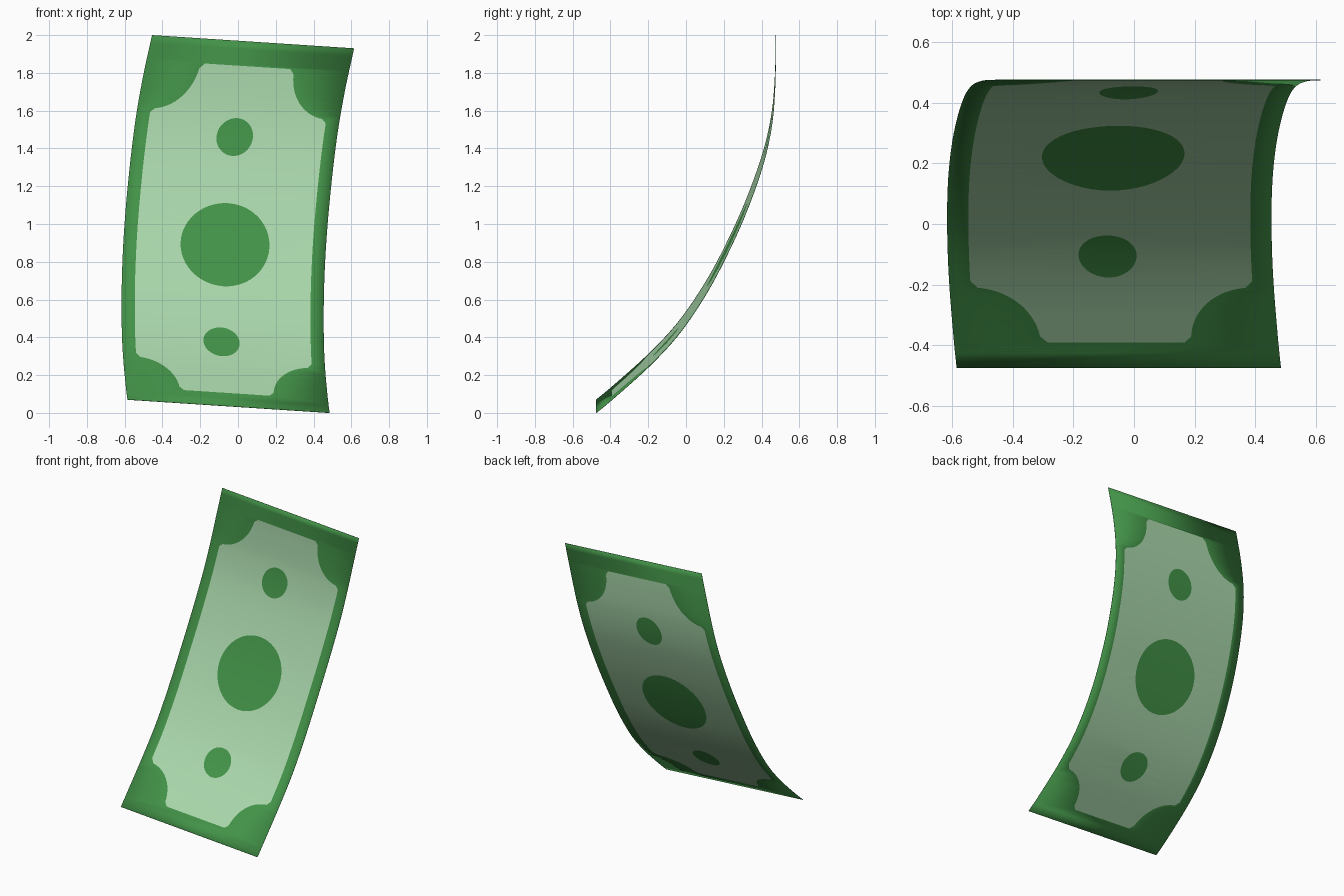
import bpy, math
from mathutils import Vector
from mathutils.geometry import delaunay_2d_cdt

if "Cube" in bpy.data.objects:
    bpy.data.objects.remove(bpy.data.objects["Cube"])

WIDTH, DROP = 1.07, 0.07          # sheet width, and how far the right edge hangs lower
Z0, Z1 = 0.07, 2.0

# Left edge of the sheet: height, x, y
EDGE = [(0.07, -.585, -.475), (0.14, -.594, -.39), (0.32, -.610, -.19), (0.485, -.616, -.038),
        (0.70, -.615, .108), (0.92, -.606, .225), (1.145, -.589, .325), (1.395, -.563, .412),
        (1.595, -.536, .455), (1.80, -.499, .472), (2.0, -.455, .475)]


def slope(i, k):
    a, b = EDGE[max(i - 1, 0)], EDGE[min(i + 1, len(EDGE) - 1)]
    return (b[k] - a[k]) / (b[0] - a[0])


def edge_at(v, k):
    """Smooth value of the left edge at height v (k = 1 for x, 2 for y)."""
    i = 0
    while i < len(EDGE) - 2 and v > EDGE[i + 1][0]:
        i += 1
    a, b = EDGE[i], EDGE[i + 1]
    h = b[0] - a[0]
    t = (v - a[0]) / h
    return ((2*t**3 - 3*t**2 + 1) * a[k] + (t**3 - 2*t**2 + t) * h * slope(i, k)
            + (3*t**2 - 2*t**3) * b[k] + (t**3 - t**2) * h * slope(i + 1, k))


def bend(s, v):
    return (edge_at(v, 1) + s, edge_at(v, 2), v - DROP * s / WIDTH)


def ellipse(cs, cv, rs, rv, n=48):
    return [(cs + rs * math.cos(2 * math.pi * i / n), cv + rv * math.sin(2 * math.pi * i / n))
            for i in range(n)]


def panel(s0, s1, v0, v1, rs, r_low, r_high, n=14):
    """Rectangle with a round bite at each corner and slightly clipped tips."""
    pts = []
    for cs, cv, ds, dv, start in ((s0, v0, 1, 1, 1), (s1, v0, -1, 1, 0),
                                  (s1, v1, -1, -1, 1), (s0, v1, 1, -1, 0)):
        rv = r_low if dv > 0 else r_high
        bite = [(cs + ds * (rs + .022), cv)]
        for i in range(n + 1):
            a = math.radians(6 + 78 * i / n)
            bite.append((cs + ds * rs * math.cos(a), cv + dv * rv * math.sin(a)))
        bite.append((cs, cv + dv * (rv + .02)))
        pts += bite[::-1] if start else bite
    return pts


# Printed outlines: pale panel and three medallions
loops = [panel(.07, 1.0, .14, 1.87, .217, .162, .252),
         ellipse(.537, .925, .235, .22),
         ellipse(.533, 1.495, .096, .10),
         ellipse(.527, .41, .096, .076)]


def is_pale(p):
    """Odd number of enclosing outlines means pale paper."""
    odd = False
    for loop in loops:
        for a, b in zip(loop, loop[1:] + loop[:1]):
            if (a[1] > p[1]) != (b[1] > p[1]):
                if p[0] < a[0] + (p[1] - a[1]) * (b[0] - a[0]) / (b[1] - a[1]):
                    odd = not odd
    return odd


# Flat sheet cut along the outlines and along bending rows
verts, edges = [], []
for loop in loops:
    base, n = len(verts), len(loop)
    verts += [Vector(p) for p in loop]
    edges += [(base + i, base + (i + 1) % n) for i in range(n)]
ROWS = 48
for i in range(ROWS + 1):
    v = Z0 + (Z1 - Z0) * i / ROWS
    edges.append((len(verts), len(verts) + 1))
    verts += [Vector((0, v)), Vector((WIDTH, v))]
flat, _, faces, *_ = delaunay_2d_cdt(verts, edges, [], 0, 1e-5)

# Bent banknote
mesh = bpy.data.meshes.new("banknote")
mesh.from_pydata([bend(*p) for p in flat], [], [list(f) for f in faces])
for name, col in (("note green", (.055, .287, .064, 1)), ("pale green", (.390, .665, .400, 1))):
    m = bpy.data.materials.new(name)
    m.diffuse_color = col
    m.use_nodes = True
    m.node_tree.nodes["Principled BSDF"].inputs["Base Color"].default_value = m.diffuse_color
    mesh.materials.append(m)
for poly, f in zip(mesh.polygons, faces):
    c = sum((flat[i] for i in f), Vector((0, 0))) / len(f)
    poly.material_index = int(is_pale(c))
note = bpy.data.objects.new("banknote", mesh)
bpy.context.collection.objects.link(note)
bpy.context.view_layer.objects.active = note
note.select_set(True)
bpy.ops.object.shade_smooth_by_angle(angle=math.radians(40))

# Paper thickness
paper = note.modifiers.new("paper thickness", 'SOLIDIFY')
paper.thickness = 0.002
paper.offset = 0
